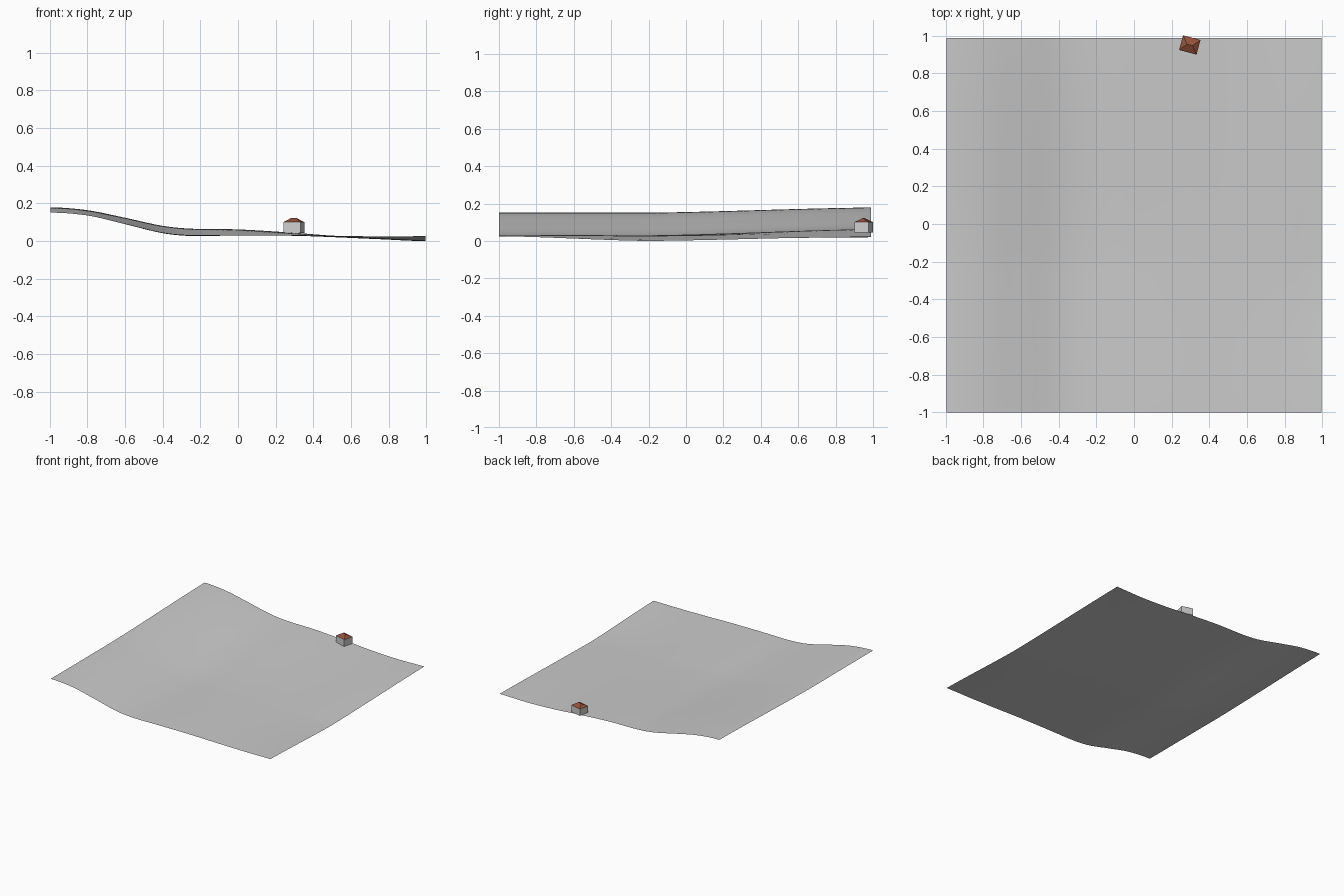
import bpy, bmesh, math
from mathutils import Matrix, Vector

if "Cube" in bpy.data.objects:
    bpy.data.objects.remove(bpy.data.objects["Cube"])


def material(name, color):
    m = bpy.data.materials.new(name)
    m.use_nodes = True
    m.diffuse_color = (*color, 1)
    m.node_tree.nodes["Principled BSDF"].inputs["Base Color"].default_value = (*color, 1)
    return m


def make_object(name, bm, mat):
    mesh = bpy.data.meshes.new(name)
    bm.to_mesh(mesh)
    bm.free()
    mesh.materials.append(mat)
    ob = bpy.data.objects.new(name, mesh)
    bpy.context.collection.objects.link(ob)
    return ob


ground_grey = material("ground grey", (0.60, 0.60, 0.60))
wall_grey = material("wall light grey", (0.62, 0.62, 0.62))
roof_brown = material("roof red brown", (0.30, 0.085, 0.045))

# Terrain height profiles along x: front edge, middle valley, back edge
KNOTS = [-1, -0.8, -0.6, -0.4, -0.25, 0, 0.3, 0.5, 0.75, 1]
FRONT = [0.155, 0.14, 0.097, 0.05, 0.036, 0.037, 0.036, 0.032, 0.029, 0.03]
MIDDLE = [0.155, 0.14, 0.094, 0.046, 0.031, 0.034, 0.032, 0.025, 0.014, 0.004]
BACK = [0.183, 0.168, 0.128, 0.085, 0.07, 0.066, 0.048, 0.033, 0.024, 0.028]


def spline(heights, x):
    """Smooth cubic through the knots."""
    n = len(KNOTS)
    i = max(k for k in range(n - 1) if k == 0 or KNOTS[k] <= x)
    width = KNOTS[i + 1] - KNOTS[i]
    t = (x - KNOTS[i]) / width

    def slope(k):
        if k in (0, n - 1):
            return 0
        return (heights[k + 1] - heights[k - 1]) / (KNOTS[k + 1] - KNOTS[k - 1])

    a, b = heights[i], heights[i + 1]
    s = t * t * (3 - 2 * t)
    return (a + (b - a) * s + width * slope(i) * t * (1 - t) ** 2
            - width * slope(i + 1) * t * t * (1 - t))


def height(x, y):
    valley = -0.2
    if y < valley:
        t, edge = (valley - y) / (1 + valley), FRONT
    else:
        t, edge = (y - valley) / (1 - valley), BACK
    t = 0.5 * t + 0.5 * t * t * (3 - 2 * t)
    return spline(MIDDLE, x) * (1 - t) + spline(edge, x) * t


# Terrain sheet
bm = bmesh.new()
bmesh.ops.create_grid(bm, x_segments=64, y_segments=64, size=0.994)
for v in bm.verts:
    v.co.z = height(v.co.x, v.co.y)
    v.co.y -= 0.006
low = min(v.co.z for v in bm.verts)
for v in bm.verts:
    v.co.z -= low
for f in bm.faces:
    f.smooth = True
make_object("terrain", bm, ground_grey)

# House placement and size
place = Matrix.Translation((0.296, 0.95, 0)) @ Matrix.Rotation(math.radians(-15), 4, "Z")
LENGTH, WIDTH, FLOOR, EAVES, RIDGE = 0.094, 0.079, 0.044, 0.10, 0.122

# House walls
bm = bmesh.new()
bmesh.ops.create_cube(bm, size=1)
for v in bm.verts:
    v.co = Vector((v.co.x * LENGTH, v.co.y * WIDTH, EAVES if v.co.z > 0 else FLOOR))
bm.transform(place)
make_object("house_walls", bm, wall_grey)

# Hipped roof with a short ridge
bm = bmesh.new()
eaves = [bm.verts.new((sx * LENGTH * 0.51, sy * WIDTH * 0.51, EAVES))
         for sx, sy in ((-1, -1), (1, -1), (1, 1), (-1, 1))]
left, right = [bm.verts.new((sx * 0.015, 0, RIDGE)) for sx in (-1, 1)]
a, b, c, d = eaves
for corners in ((a, b, right, left), (b, c, right), (c, d, left, right), (d, a, left), (d, c, b, a)):
    bm.faces.new(corners)
bm.transform(place)
make_object("house_roof", bm, roof_brown)
